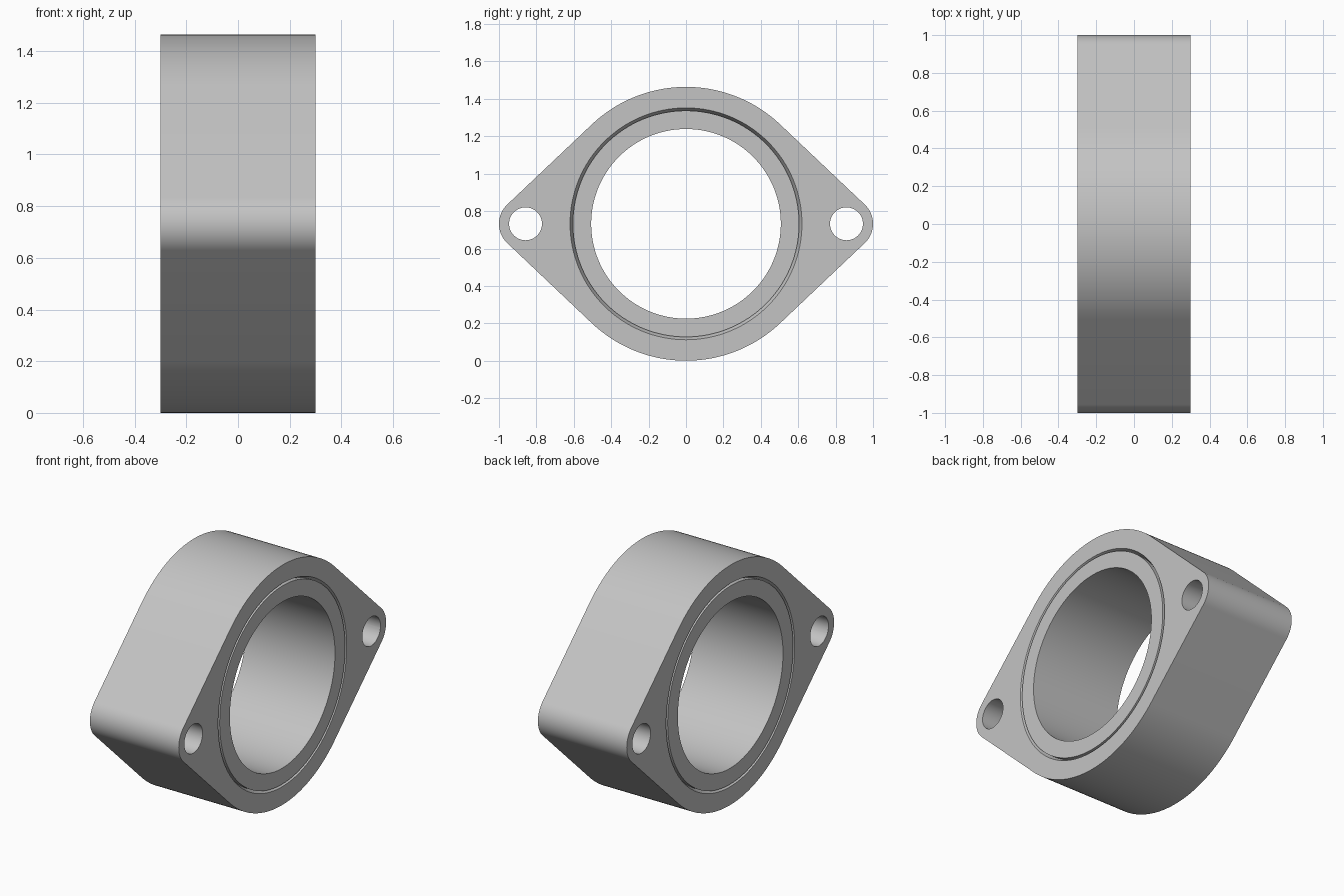
import bpy, bmesh, math
from mathutils import Matrix, Vector

cube = bpy.data.objects.get("Cube")
if cube:
    bpy.data.objects.remove(cube, do_unlink=True)

HALF = 0.30           # half thickness along x
ZC = 0.732            # height of the bore axis
BODY_R, BORE_R = 0.732, 0.507
LUG_Y, LUG_R, BOLT_R = 0.858, 0.142, 0.088
GROOVE_IN, GROOVE_OUT, GROOVE_DEPTH = 0.605, 0.62, 0.03

metal = bpy.data.materials.new("grey metal")
metal.use_nodes = True
colour = (0.55, 0.55, 0.55, 1)
metal.diffuse_color = colour
metal.node_tree.nodes["Principled BSDF"].inputs["Base Color"].default_value = colour


def make_object(name, bm):
    bmesh.ops.recalc_face_normals(bm, faces=bm.faces)
    mesh = bpy.data.meshes.new(name)
    bm.to_mesh(mesh)
    bm.free()
    mesh.materials.append(metal)
    ob = bpy.data.objects.new(name, mesh)
    bpy.context.collection.objects.link(ob)
    return ob


def arc(cy, r, start, end, steps):
    return [(cy + r * math.cos(a), ZC + r * math.sin(a))
            for a in (start + (end - start) * i / steps for i in range(steps + 1))]


def cylinder(name, y, r, segments):
    bm = bmesh.new()
    place = Matrix.Translation((0, y, ZC)) @ Matrix.Rotation(math.pi / 2, 4, "Y")
    bmesh.ops.create_cone(bm, cap_ends=True, segments=segments, radius1=r,
                          radius2=r, depth=HALF * 3, matrix=place)
    return make_object(name, bm)


def groove_ring(name, side):
    # Ring with a wedge section: straight inner wall, sloping outer wall
    bm = bmesh.new()
    over = 0.01
    slope = (GROOVE_OUT - GROOVE_IN) / GROOVE_DEPTH
    section = [(HALF - GROOVE_DEPTH, GROOVE_IN), (HALF + over, GROOVE_IN),
               (HALF + over, GROOVE_OUT + over * slope)]
    n = 128
    rings = [[bm.verts.new((side * x, r * math.cos(2 * math.pi * i / n),
                            ZC + r * math.sin(2 * math.pi * i / n)))
              for x, r in section] for i in range(n)]
    for i in range(n):
        a, b = rings[i], rings[(i + 1) % n]
        for j in range(3):
            k = (j + 1) % 3
            bm.faces.new((a[j], a[k], b[k], b[j]))
    return make_object(name, bm)


# Flange body: round centre joined to two lugs by tangent flats
t = math.acos((BODY_R - LUG_R) / LUG_Y)
outline = (arc(0, BODY_R, t, math.pi - t, 48)
           + arc(-LUG_Y, LUG_R, math.pi - t, math.pi + t, 20)
           + arc(0, BODY_R, math.pi + t, 2 * math.pi - t, 48)
           + arc(LUG_Y, LUG_R, -t, t, 20))
bm = bmesh.new()
face = bm.faces.new([bm.verts.new((-HALF, y, z)) for y, z in outline])
out = bmesh.ops.extrude_face_region(bm, geom=[face])
bmesh.ops.translate(bm, vec=Vector((2 * HALF, 0, 0)),
                    verts=[v for v in out["geom"] if isinstance(v, bmesh.types.BMVert)])
flange = make_object("flange_spacer", bm)

# Bore, bolt holes and a sealing groove on each face
cutters = [cylinder("bore_cutter", 0, BORE_R, 128)]
for side, label in ((-1, "right"), (1, "left")):
    cutters.append(cylinder(label + "_bolt_cutter", side * LUG_Y, BOLT_R, 48))
    cutters.append(groove_ring(label + "_groove_cutter", side))

bpy.ops.object.select_all(action="DESELECT")
bpy.context.view_layer.objects.active = flange
flange.select_set(True)
for cutter in cutters:
    cutter.hide_render = True
    mod = flange.modifiers.new(cutter.name, "BOOLEAN")
    mod.operation = "DIFFERENCE"
    mod.solver = "EXACT"
    mod.object = cutter
    bpy.ops.object.modifier_apply(modifier=mod.name)
    bpy.data.objects.remove(cutter, do_unlink=True)

bpy.ops.object.shade_smooth_by_angle(angle=math.radians(25))
